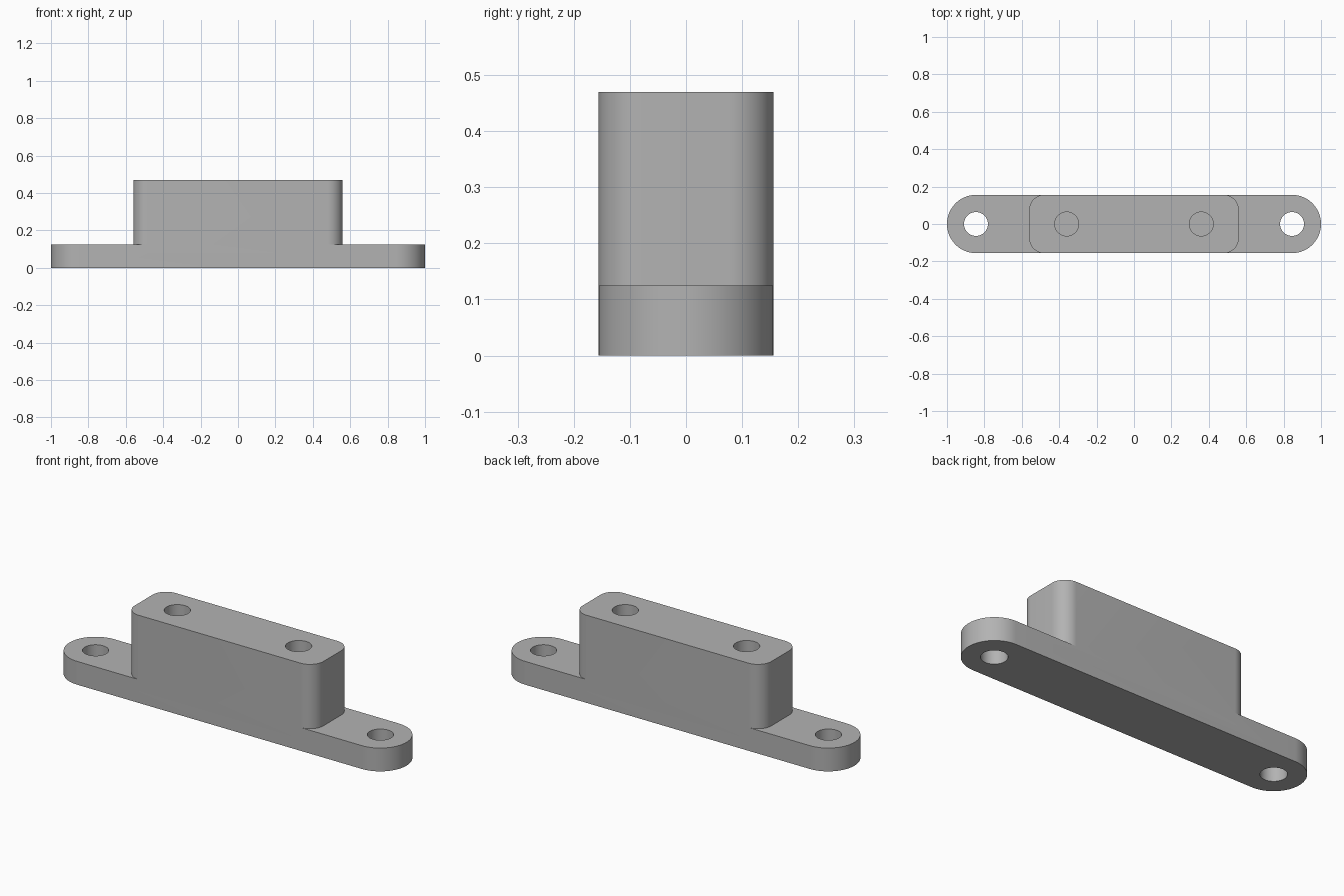
import bpy, bmesh
from math import cos, sin, pi

cube = bpy.data.objects.get("Cube")
if cube:
    bpy.data.objects.remove(cube, do_unlink=True)

HALF_WIDTH = 0.156
BASE_TOP = 0.125
BLOCK_TOP = 0.47
HOLE_RADIUS = 0.064

grey = bpy.data.materials.new("plain grey")
grey.use_nodes = True
colour = (0.45, 0.45, 0.45, 1)
grey.diffuse_color = colour
grey.node_tree.nodes["Principled BSDF"].inputs["Base Color"].default_value = colour


def rounded_prism(name, half_x, half_y, radius, z0, z1, centre_x=0, steps=16):
    """Upright prism with a rounded-rectangle outline (a circle when all sizes match)."""
    outline = []
    for quarter, (sx, sy) in enumerate([(1, 1), (-1, 1), (-1, -1), (1, -1)]):
        for i in range(steps + 1):
            a = (quarter + i / steps) * pi / 2
            outline.append((centre_x + sx * (half_x - radius) + radius * cos(a),
                            sy * (half_y - radius) + radius * sin(a), z0))
    bm = bmesh.new()
    bottom = [bm.verts.new(p) for p in outline]
    bmesh.ops.remove_doubles(bm, verts=bottom, dist=1e-5)
    face = bm.faces.new(bm.verts[:])
    top = bmesh.ops.extrude_face_region(bm, geom=[face])["geom"]
    bmesh.ops.translate(bm, vec=(0, 0, z1 - z0),
                        verts=[g for g in top if isinstance(g, bmesh.types.BMVert)])
    bmesh.ops.recalc_face_normals(bm, faces=bm.faces)
    mesh = bpy.data.meshes.new(name)
    bm.to_mesh(mesh)
    bm.free()
    mesh.materials.append(grey)
    obj = bpy.data.objects.new(name, mesh)
    bpy.context.collection.objects.link(obj)
    return obj


def combine(target, other, operation):
    """Apply a boolean and discard the helper."""
    mod = target.modifiers.new(operation.lower(), "BOOLEAN")
    mod.operation = operation
    mod.solver = "EXACT"
    mod.object = other
    bpy.context.view_layer.objects.active = target
    bpy.ops.object.modifier_apply(modifier=mod.name)
    bpy.data.objects.remove(other, do_unlink=True)


# Base plate with round ends, merged with the raised block
bracket = rounded_prism("mounting_bracket", 1, HALF_WIDTH, HALF_WIDTH, 0, BASE_TOP)
block = rounded_prism("raised_block", 0.56, HALF_WIDTH, 0.08, BASE_TOP / 2, BLOCK_TOP)
combine(bracket, block, "UNION")

# Through holes in the ends, blind holes in the block
for side in (-1, 1):
    for x, z0, z1 in ((0.845, -0.1, 0.3), (0.36, 0.2, 0.6)):
        cutter = rounded_prism("hole_cutter", HOLE_RADIUS, HOLE_RADIUS, HOLE_RADIUS,
                               z0, z1, side * x, 12)
        combine(bracket, cutter, "DIFFERENCE")

# Smooth curved walls, crisp rims
bpy.ops.object.select_all(action="DESELECT")
bracket.select_set(True)
bpy.context.view_layer.objects.active = bracket
bpy.ops.object.shade_smooth_by_angle(angle=pi / 6)
